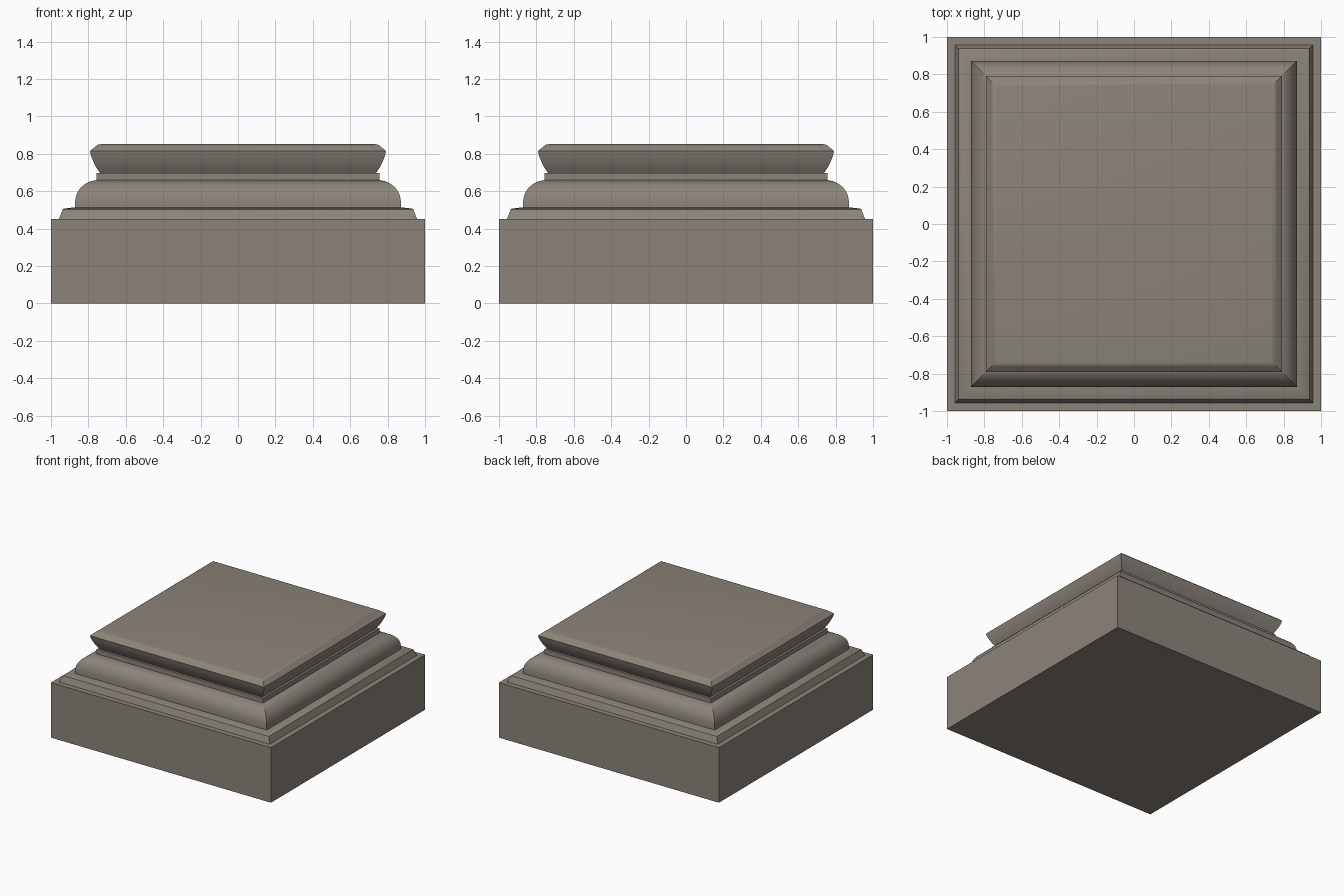
import bpy, bmesh, math

if "Cube" in bpy.data.objects:
    bpy.data.objects.remove(bpy.data.objects["Cube"])

stone = bpy.data.materials.new("warm grey stone")
stone.diffuse_color = (0.26, 0.23, 0.195, 1)
stone.use_nodes = True
stone.node_tree.nodes["Principled BSDF"].inputs["Base Color"].default_value = stone.diffuse_color


def square_moulding(name, profile):
    """Stack mitred square rings from (half width, height) pairs and cap both ends."""
    bm = bmesh.new()
    rings = [[bm.verts.new((sx * h, sy * h, z))
              for sx, sy in ((-1, -1), (1, -1), (1, 1), (-1, 1))]
             for h, z in profile]
    for a, b in zip(rings, rings[1:]):
        for i in range(4):
            j = (i + 1) % 4
            bm.faces.new((a[i], a[j], b[j], b[i]))
    bm.faces.new(rings[0][::-1])
    bm.faces.new(rings[-1])
    mesh = bpy.data.meshes.new(name)
    bm.to_mesh(mesh)
    bm.free()
    mesh.materials.append(stone)
    ob = bpy.data.objects.new(name, mesh)
    bpy.context.collection.objects.link(ob)
    bpy.ops.object.select_all(action='DESELECT')
    bpy.context.view_layer.objects.active = ob
    ob.select_set(True)
    bpy.ops.object.shade_smooth_by_angle(angle=math.radians(30))
    return ob


# Plain square block at the bottom
square_moulding("plinth", [(1.0, 0), (1.0, 0.452)])

# Sloping step on the plinth
square_moulding("lower_step", [(0.957, 0.452), (0.937, 0.503), (0.93, 0.507), (0.87, 0.514)])

# Rounded shoulder moulding
square_moulding("shoulder_moulding", [
    (0.872, 0.512), (0.871, 0.545), (0.866, 0.575), (0.855, 0.600),
    (0.838, 0.622), (0.815, 0.640), (0.785, 0.654), (0.755, 0.660)])

# Narrow band under the cap
square_moulding("neck_band", [(0.756, 0.655), (0.756, 0.698)])

# Flared cap with a chamfered top edge
square_moulding("cap", [
    (0.738, 0.698), (0.757, 0.726), (0.773, 0.757), (0.785, 0.787),
    (0.792, 0.814), (0.762, 0.839), (0.750, 0.848), (0.735, 0.851)])
